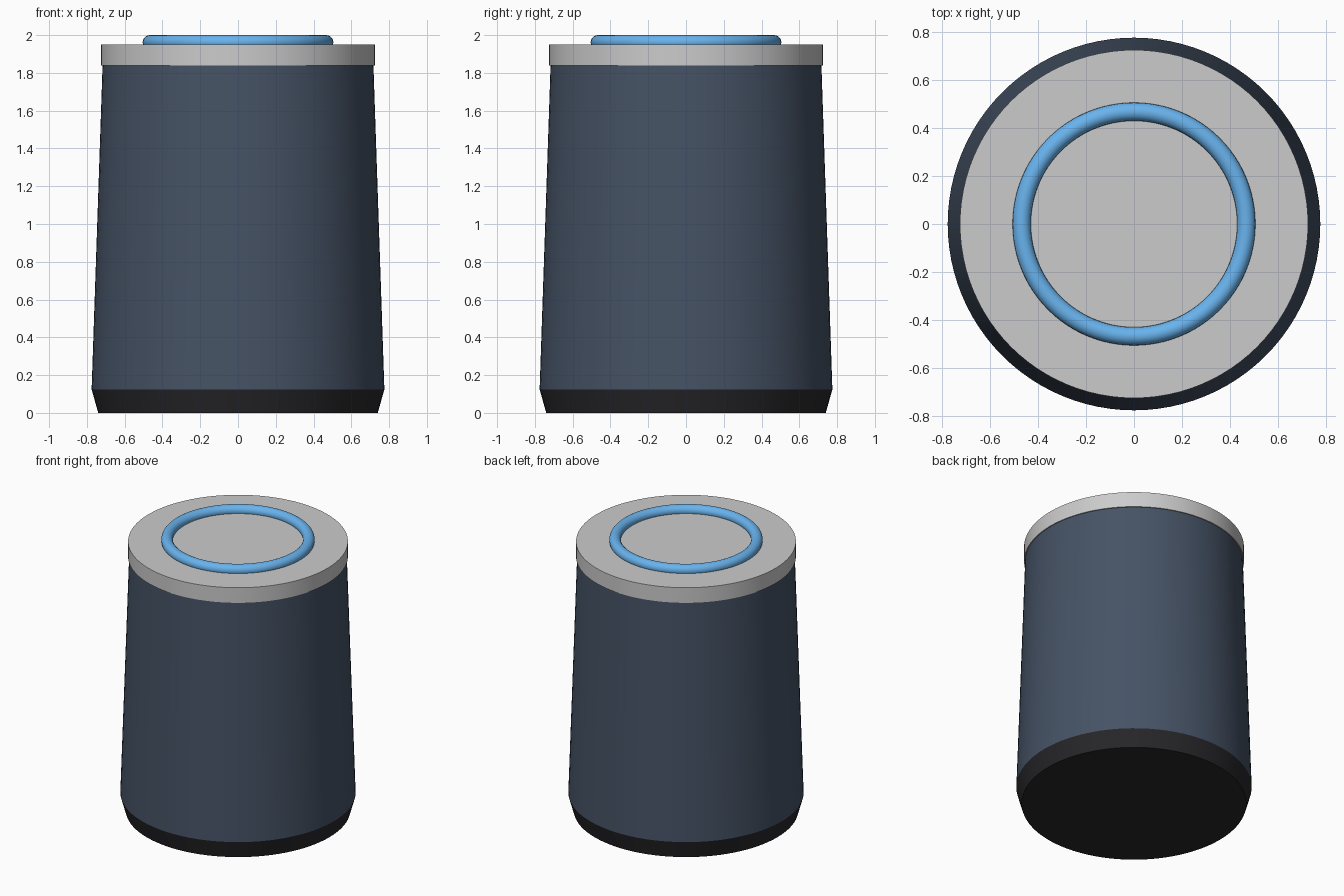
import bpy
import math

if "Cube" in bpy.data.objects:
    bpy.data.objects.remove(bpy.data.objects["Cube"])

SEGMENTS = 96


def paint(obj, name, color):
    mat = bpy.data.materials.new(name)
    mat.diffuse_color = (*color, 1.0)
    mat.use_nodes = True
    mat.node_tree.nodes["Principled BSDF"].inputs["Base Color"].default_value = mat.diffuse_color
    obj.data.materials.append(mat)


def finish(name, color=None):
    obj = bpy.context.object
    obj.name = name
    bpy.ops.object.shade_smooth_by_angle(angle=math.radians(30))
    if color:
        paint(obj, name + "_color", color)
    return obj


def tapered_drum(name, z0, z1, r0, r1, color=None):
    bpy.ops.mesh.primitive_cone_add(vertices=SEGMENTS, radius1=r0, radius2=r1,
                                    depth=z1 - z0, location=(0, 0, (z0 + z1) / 2))
    return finish(name, color)


# Dark foot flaring up to the body
tapered_drum("base_foot", 0.0, 0.125, 0.74, 0.775, (0.02, 0.02, 0.023))

# Tapered fabric body
tapered_drum("body", 0.125, 1.84, 0.775, 0.717, (0.06, 0.085, 0.13))

# Grey top cap, slightly overhanging the body
tapered_drum("top_cap", 1.84, 1.95, 0.724, 0.724)

# Light ring half sunk into the cap
bpy.ops.mesh.primitive_torus_add(major_segments=SEGMENTS, minor_segments=20,
                                 major_radius=0.467, minor_radius=0.038,
                                 location=(0, 0, 1.962))
finish("light_ring", (0.14, 0.45, 0.85))
